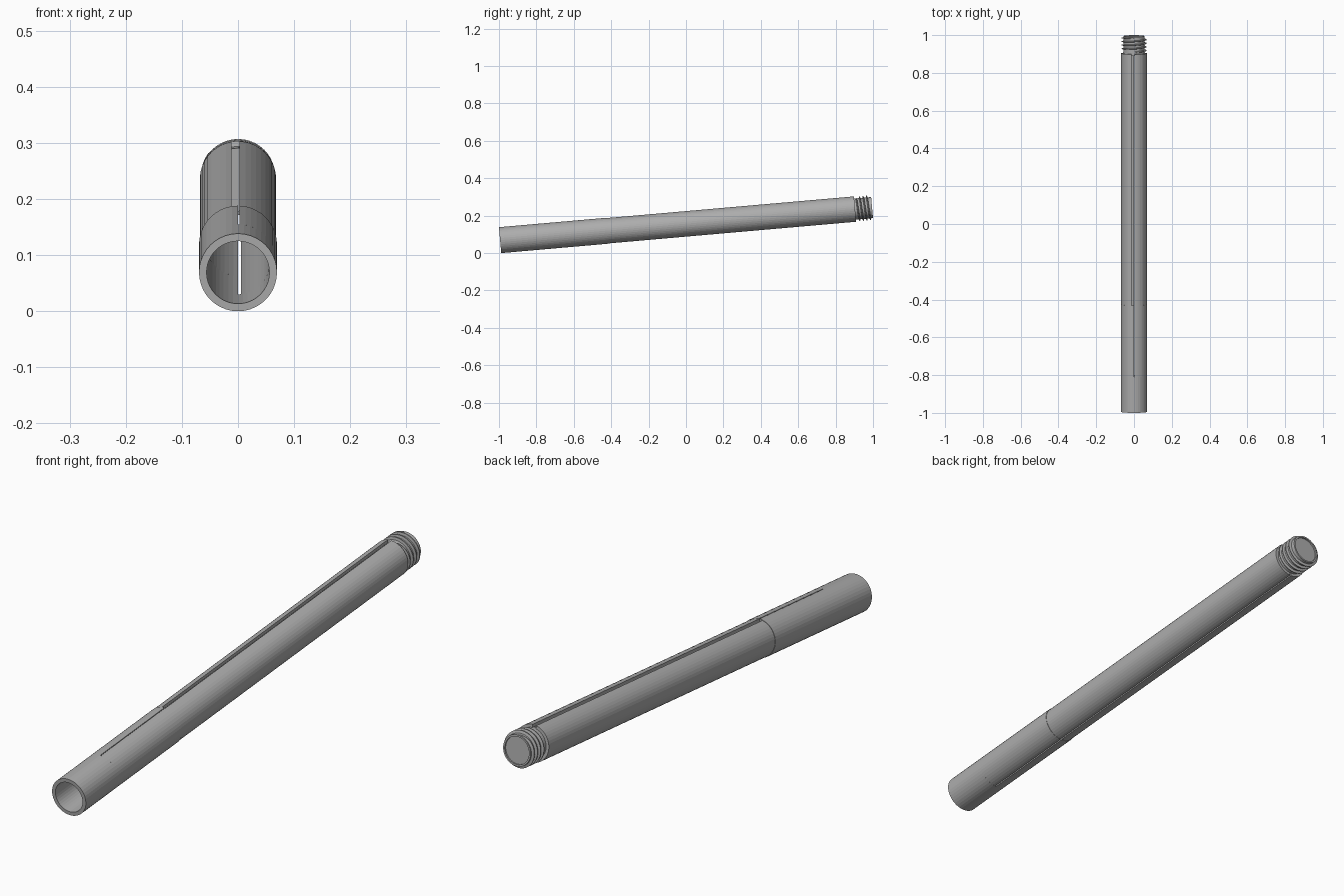
import bpy, bmesh, math
from mathutils import Matrix, Vector

if "Cube" in bpy.data.objects:
    bpy.data.objects.remove(bpy.data.objects["Cube"])

# tube axis runs along local +y, then is tilted 5 degrees upwards
TILT = math.radians(5)
R, RI, L = 0.0695, 0.056, 1.9965
PLACE = Matrix.Translation((0, -0.994, R * math.cos(TILT))) @ Matrix.Rotation(TILT, 4, 'X')

gray = bpy.data.materials.new("plain gray")
gray.diffuse_color = (0.42, 0.42, 0.42, 1)
gray.use_nodes = True
gray.node_tree.nodes["Principled BSDF"].inputs["Base Color"].default_value = gray.diffuse_color


def finish(bm, name):
    bmesh.ops.remove_doubles(bm, verts=bm.verts, dist=1e-6)
    bmesh.ops.recalc_face_normals(bm, faces=bm.faces)
    bm.transform(PLACE)
    me = bpy.data.meshes.new(name)
    bm.to_mesh(me)
    bm.free()
    me.materials.append(gray)
    ob = bpy.data.objects.new(name, me)
    bpy.context.collection.objects.link(ob)
    return ob


def pt(r, a, s):
    return Vector((r * math.sin(a), s, r * math.cos(a)))


def lathe(name, profile, n=40):
    """Closed (radius, s) profile spun around the axis."""
    bm = bmesh.new()
    rings = [[bm.verts.new(pt(r, 2 * math.pi * i / n, s)) for i in range(n)]
             for r, s in profile]
    for k in range(len(rings)):
        A, B = rings[k], rings[(k + 1) % len(rings)]
        for i in range(n):
            j = (i + 1) % n
            bm.faces.new((A[i], A[j], B[j], B[i]))
    return finish(bm, name)


def shell(name, ro, ri, s0, s1, top, bottom, side, n=20):
    """Half tube; top and bottom are the x positions of the slit edges."""
    bm = bmesh.new()
    loops = []
    for r, s in ((ro, s0), (ro, s1), (ri, s1), (ri, s0)):
        a0 = math.asin(top / r)
        a1 = side * math.pi - math.asin(bottom / r)
        loops.append([bm.verts.new(pt(r, a0 + (a1 - a0) * i / n, s)) for i in range(n + 1)])
    for k in range(4):
        A, B = loops[k], loops[(k + 1) % 4]
        for i in range(n):
            bm.faces.new((A[i], A[i + 1], B[i + 1], B[i]))
    for e in (0, n):
        bm.faces.new([l[e] for l in loops])
    return finish(bm, name)


# lower sleeve: closed mouth, then two halves with a narrow slit
S1, S2, S3 = 0.19, 0.57, 1.905
lathe("sleeve_mouth", [(R, 0), (R, S1), (RI, S1), (RI, 0)])
shell("sleeve_right", R, RI, S1, S2, 0.003, 0.005, 1)
shell("sleeve_left", R, RI, S1, S2, 0.0, 0.0, -1)

# long upper tube: two halves, wider slit on top
RU = 0.068
shell("tube_right", RU, RI, S2, S3, 0.003, 0.005, 1)
shell("tube_left", RU, RI, S2, S3, -0.012, 0.0, -1)

# neck with a slightly recessed closed end
T = 0.0001
lathe("threaded_neck", [(T, S3 - 0.01), (0.0565, S3 - 0.01), (0.0565, L),
                        (0.050, L), (0.050, L - 0.006), (T, L - 0.006)])

# helical thread
bm = bmesh.new()
turns, n, pitch, start = 4, 40, 0.019, S3 + 0.006
prev = None
for i in range(turns * n + 1):
    a = 2 * math.pi * i / n
    s = start + pitch * i / n
    fade = min(1, i / 6, (turns * n - i) / 6)
    tip = 0.0565 + 0.0095 * fade
    row = [bm.verts.new(pt(r, a, s + d)) for r, d in
           ((0.055, 0), (tip, 0.003), (tip, 0.006), (0.055, 0.009))]
    if prev:
        for k in range(4):
            m = (k + 1) % 4
            bm.faces.new((prev[k], prev[m], row[m], row[k]))
    else:
        bm.faces.new(row)
    prev = row
bm.faces.new(prev)
finish(bm, "screw_thread")
